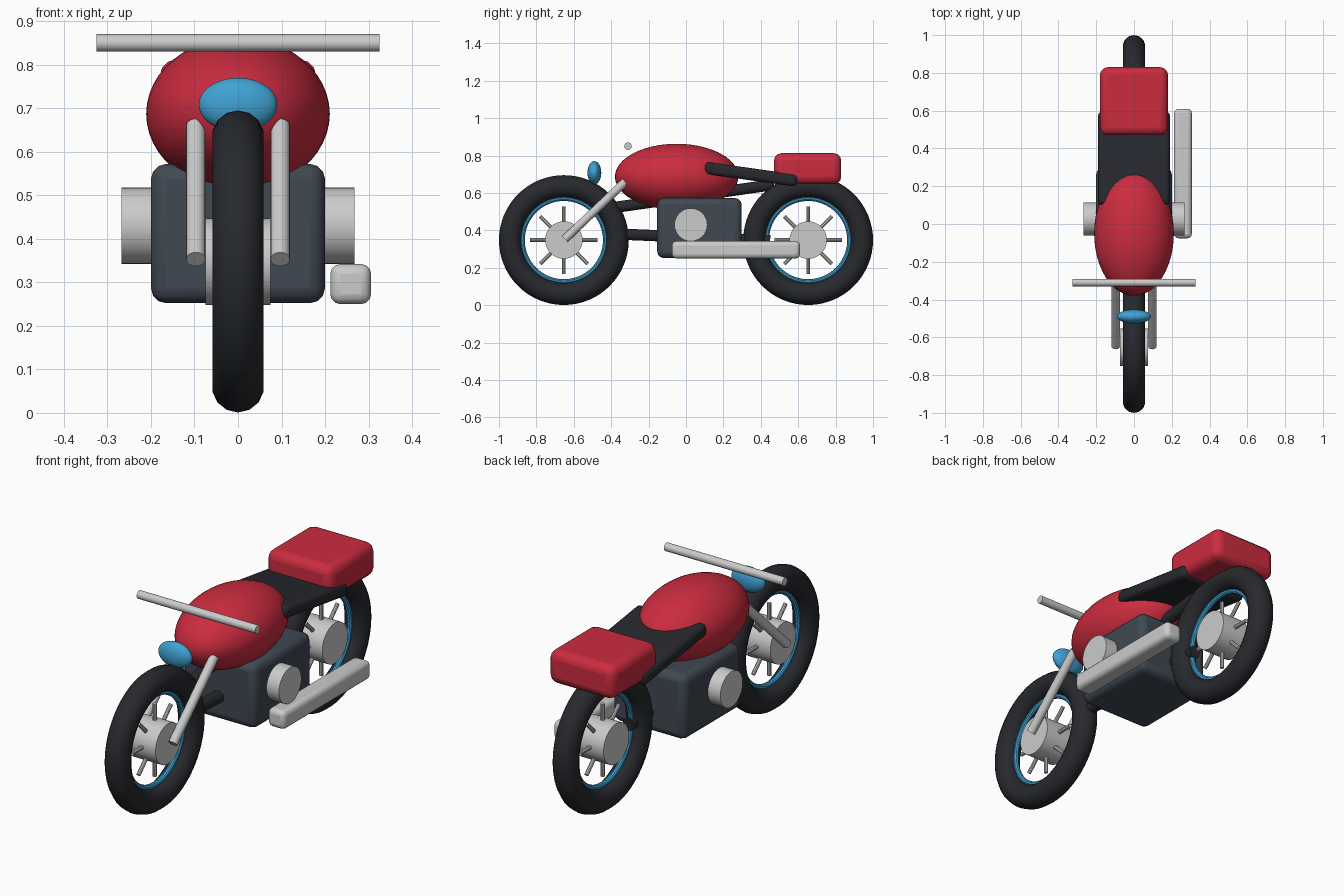
import bpy, math
from mathutils import Vector

if "Cube" in bpy.data.objects:
    bpy.data.objects.remove(bpy.data.objects["Cube"])


def material(name, rgb):
    m = bpy.data.materials.new(name)
    m.diffuse_color = (*rgb, 1)
    m.use_nodes = True
    m.node_tree.nodes["Principled BSDF"].inputs["Base Color"].default_value = m.diffuse_color
    return m


RED = material("red_paint", (0.6, 0.025, 0.05))
BLUE = material("blue_paint", (0.05, 0.36, 0.65))
BLACK = material("black_rubber", (0.02, 0.022, 0.027))
SLATE = material("slate_metal", (0.05, 0.065, 0.085))


def finish(name, mat=None):
    ob = bpy.context.object
    ob.name = name
    if mat:
        ob.data.materials.append(mat)
    bpy.ops.object.shade_smooth_by_angle(angle=math.radians(35))
    return ob


def tube(name, a, b, r, mat=None, sides=24):
    a, b = Vector(a), Vector(b)
    d = b - a
    bpy.ops.mesh.primitive_cylinder_add(
        vertices=sides, radius=r, depth=d.length, location=(a + b) / 2,
        rotation=d.to_track_quat('Z', 'Y').to_euler())
    return finish(name, mat)


def ellipsoid(name, loc, radii, mat):
    bpy.ops.mesh.primitive_uv_sphere_add(segments=48, ring_count=24, location=loc)
    bpy.context.object.scale = radii
    bpy.ops.object.transform_apply(location=False, rotation=False, scale=True)
    return finish(name, mat)


def block(name, loc, size, bevel, mat=None, tilt=0):
    bpy.ops.mesh.primitive_cube_add(size=1, location=loc)
    ob = bpy.context.object
    ob.scale = size
    bpy.ops.object.transform_apply(location=False, rotation=False, scale=True)
    ob.rotation_euler.x = tilt
    mod = ob.modifiers.new("round_edges", 'BEVEL')
    mod.width, mod.segments = bevel, 3
    return finish(name, mat)


def ring(name, loc, major, minor, mat, sides):
    bpy.ops.mesh.primitive_torus_add(
        location=loc, rotation=(0, math.pi / 2, 0), major_radius=major,
        minor_radius=minor, major_segments=64, minor_segments=sides)
    return finish(name, mat)


# Wheels: tyre, rim, hub and eight spokes
WZ = 0.348
for side, y in (("front", -0.653), ("rear", 0.653)):
    ring(side + "_tyre", (0, y, WZ), 0.287, 0.06, BLACK, 14)
    ring(side + "_rim", (0, y, WZ), 0.222, 0.013, BLUE, 10)
    tube(side + "_hub", (-0.075, y, WZ), (0.075, y, WZ), 0.1, sides=32)
    for i in range(4):
        a = i * math.pi / 4
        dy, dz = 0.18 * math.cos(a), 0.18 * math.sin(a)
        tube(f"{side}_spoke_{i}", (0, y - dy, WZ - dz), (0, y + dy, WZ + dz), 0.01, sides=10)

# Frame tubes
tube("upper_frame", (0, -0.40, 0.52), (0, 0.47, 0.645), 0.03, BLACK)
tube("lower_frame", (0, -0.40, 0.382), (0, 0.45, 0.345), 0.03, BLACK)

# Engine block with side cylinders, and exhaust on the right
block("engine", (0, 0.072, 0.412), (0.4, 0.452, 0.32), 0.035, SLATE)
tube("engine_cylinders", (-0.268, 0.026, 0.43), (0.268, 0.026, 0.43), 0.088, sides=32)
block("exhaust", (0.259, 0.267, 0.296), (0.094, 0.685, 0.092), 0.023)

# Fork, handlebar and headlight
for side, x in (("left", -0.097), ("right", 0.097)):
    tube("fork_" + side, (x, -0.648, 0.353), (x, -0.325, 0.66), 0.022)
tube("handlebar", (-0.325, -0.31, 0.85), (0.325, -0.31, 0.85), 0.02)
ellipsoid("headlight", (0, -0.49, 0.708), (0.09, 0.037, 0.062), BLUE)

# Tank, seat and tail box
ellipsoid("fuel_tank", (0, -0.05, 0.687), (0.211, 0.33, 0.176), RED)
block("seat", (0, 0.347, 0.7), (0.38, 0.5, 0.065), 0.022, BLACK, math.radians(-8))
block("tail_box", (0, 0.65, 0.73), (0.36, 0.36, 0.165), 0.04, RED)
